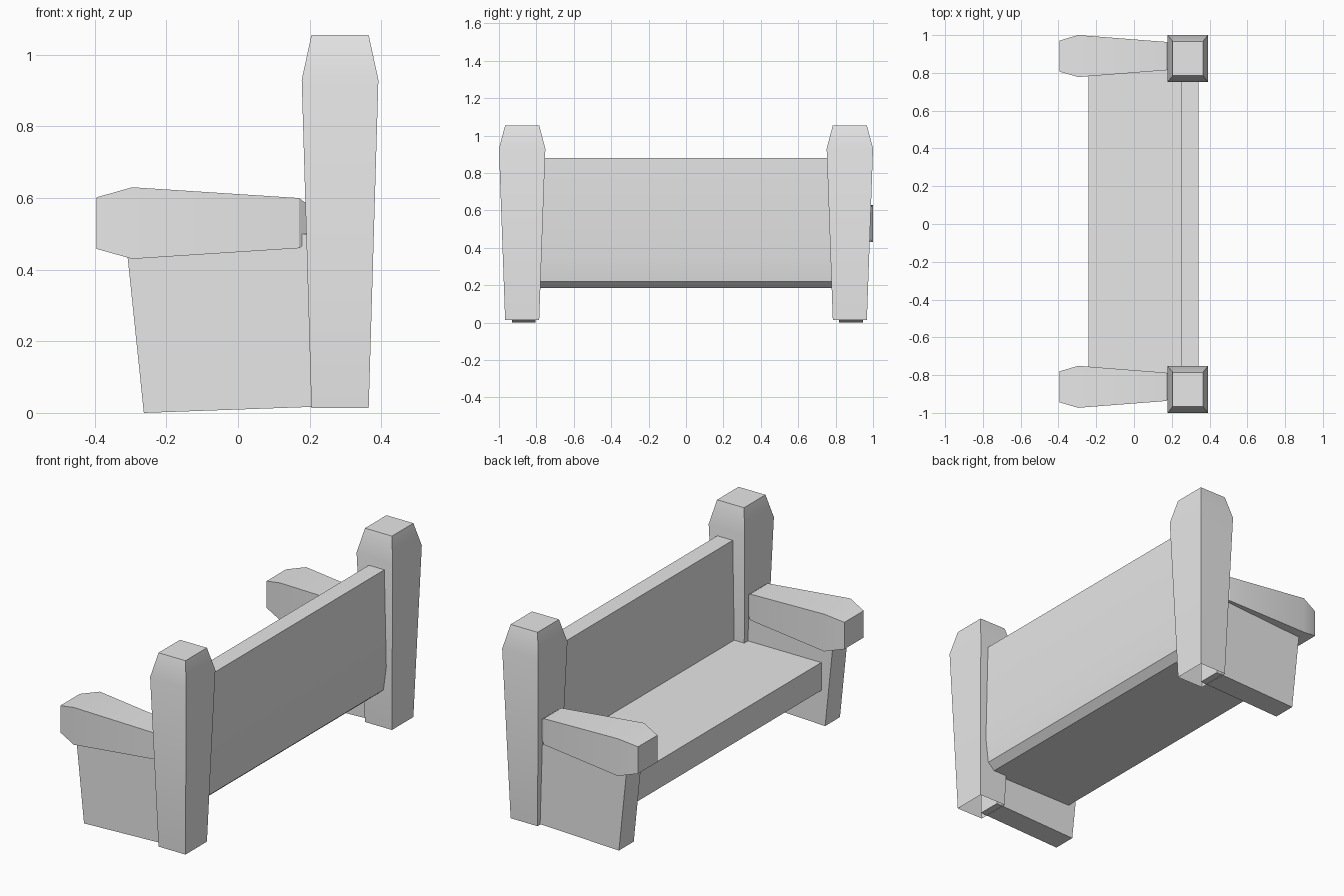
import bpy, bmesh, math

default = bpy.data.objects.get("Cube")
if default:
    bpy.data.objects.remove(default, do_unlink=True)

grey = bpy.data.materials.new("plain_grey")
grey.use_nodes = True
colour = (0.8, 0.8, 0.8, 1)
grey.diffuse_color = colour
grey.node_tree.nodes["Principled BSDF"].inputs["Base Color"].default_value = colour


def loft(name, rings, offset=0, cap_start=True):
    """Bridge matching rings of points, cap the ends, and shift along y."""
    bm = bmesh.new()
    loops = [[bm.verts.new((x, y + offset, z)) for x, y, z in ring] for ring in rings]
    n = len(loops[0])
    for a, b in zip(loops, loops[1:]):
        for i in range(n):
            j = (i + 1) % n
            bm.faces.new((a[i], a[j], b[j], b[i]))
    bm.faces.new(loops[-1])
    if cap_start:
        bm.faces.new(loops[0][::-1])
    bmesh.ops.recalc_face_normals(bm, faces=bm.faces)
    mesh = bpy.data.meshes.new(name)
    bm.to_mesh(mesh)
    bm.free()
    mesh.materials.append(grey)
    obj = bpy.data.objects.new(name, mesh)
    bpy.context.collection.objects.link(obj)
    bpy.ops.object.select_all(action="DESELECT")
    obj.select_set(True)
    bpy.context.view_layer.objects.active = obj
    bpy.ops.object.shade_smooth_by_angle(angle=math.radians(30))
    return obj


def extrude_y(profile, y0, y1):
    return [[(x, y, z) for x, z in profile] for y in (y0, y1)]


CORNERS = ((-1, -1), (1, -1), (1, 1), (-1, 1))

# Post: tapered square column with a narrowed top and an open foot
post = [[(0.285 + sx * hx, sy * hy, z) for sx, sy in CORNERS]
        for z, hx, hy in ((0.014, 0.08, 0.091), (0.93, 0.107, 0.124), (1.055, 0.08, 0.091))]

# Armrest: rectangular sections along x, thickest near the free end
arm = [[(x, sy * hy, 0.53 + sz * hz) for sy, sz in CORNERS]
       for x, hy, hz in ((-0.395, 0.082, 0.072), (-0.295, 0.111, 0.1),
                         (0.17, 0.075, 0.07), (0.22, 0.04, 0.035))]

# Side panel below the armrest
panel = extrude_y(((-0.263, 0), (0.24, 0.018), (0.24, 0.5), (-0.315, 0.5)), -0.063, 0.063)

for side, post_y, arm_y, panel_y in (("right", -0.876, -0.862, -0.868),
                                     ("left", 0.876, 0.889, 0.882)):
    loft(side + "_post", post, post_y, cap_start=False)
    loft(side + "_armrest", arm, arm_y)
    loft(side + "_side_panel", panel, panel_y)

# Seat and backrest as one L-shaped profile
bench = ((-0.24, 0.185), (0.28, 0.185), (0.32, 0.22), (0.34, 0.35), (0.342, 0.88),
         (0.25, 0.88), (0.255, 0.335), (-0.24, 0.335))
loft("seat_and_backrest", extrude_y(bench, -0.83, 0.83))
